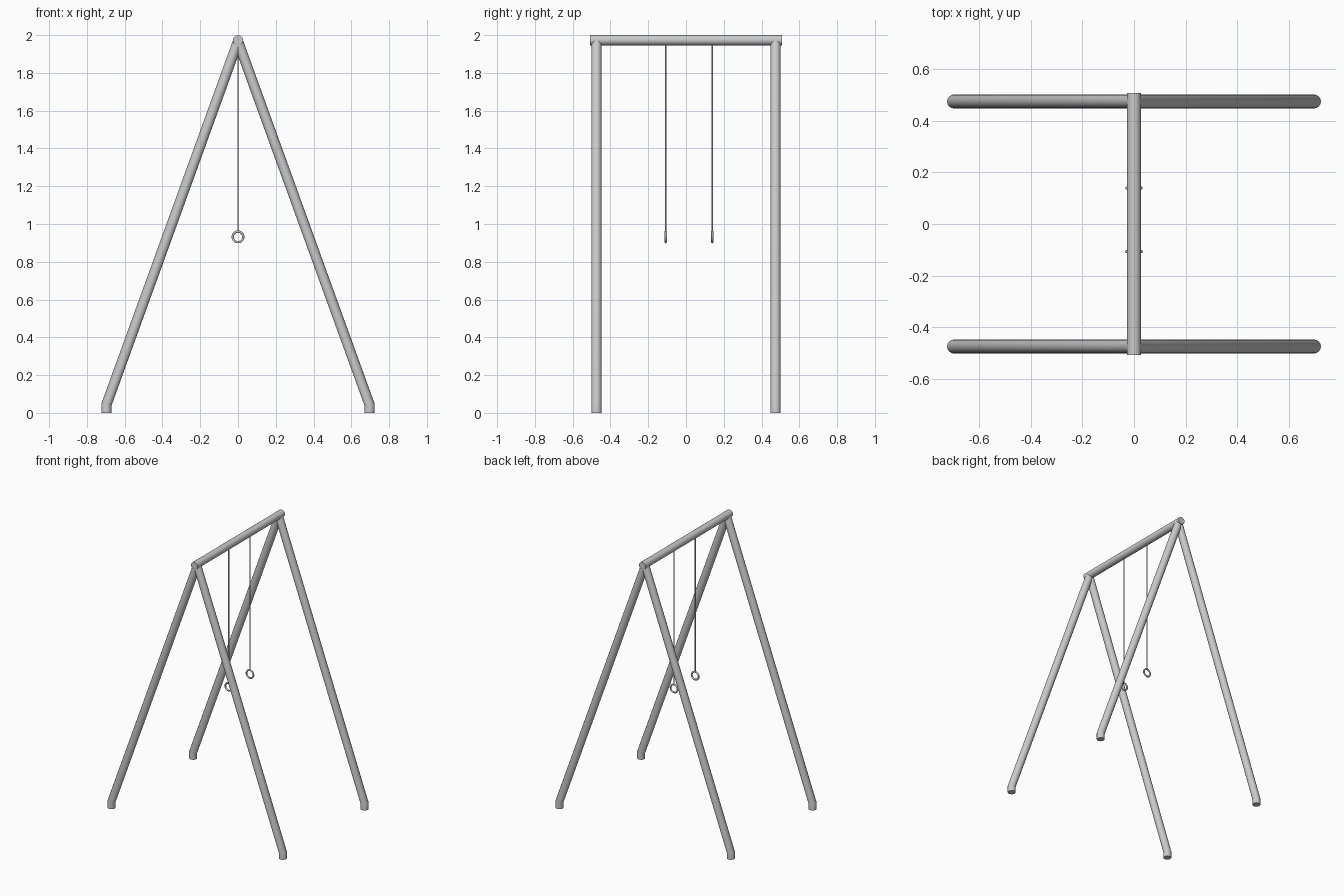
import bpy, bmesh, math
from mathutils import Vector

if "Cube" in bpy.data.objects:
    bpy.data.objects.remove(bpy.data.objects["Cube"])


def tube(name, points, radius, sides=16):
    """Capped round tube along a planar path, mitred at bends."""
    pts = [Vector(p) for p in points]
    dirs = [(b - a).normalized() for a, b in zip(pts, pts[1:])]
    u = Vector((1, 0, 0)) if abs(dirs[0].y) > 0.9 else Vector((0, 1, 0))
    bm = bmesh.new()
    rings = []
    for i, p in enumerate(pts):
        before, after = dirs[max(i - 1, 0)], dirs[min(i, len(dirs) - 1)]
        d = (before + after).normalized()
        v = d.cross(u) / d.dot(after)
        ring = []
        for k in range(sides):
            a = 2 * math.pi * k / sides
            ring.append(bm.verts.new(p + radius * (math.cos(a) * u + math.sin(a) * v)))
        rings.append(ring)
    for lo, hi in zip(rings, rings[1:]):
        for k in range(sides):
            n = (k + 1) % sides
            bm.faces.new((lo[k], lo[n], hi[n], hi[k]))
    bm.faces.new(rings[0])
    bm.faces.new(rings[-1])
    bmesh.ops.recalc_face_normals(bm, faces=bm.faces)
    mesh = bpy.data.meshes.new(name)
    bm.to_mesh(mesh)
    bm.free()
    obj = bpy.data.objects.new(name, mesh)
    bpy.context.collection.objects.link(obj)
    smooth(obj)
    return obj


def smooth(obj):
    bpy.ops.object.select_all(action='DESELECT')
    obj.select_set(True)
    bpy.context.view_layer.objects.active = obj
    bpy.ops.object.shade_smooth_by_angle(angle=math.radians(35))


R = 0.027
BEAM_Z = 2.0 - R

# Top beam
tube("top_beam", [(0, -0.507, BEAM_Z), (0, 0.507, BEAM_Z)], R)

# Four splayed legs with short upright feet
for y, end in ((-0.474, "front"), (0.474, "back")):
    for s, side in ((-1, "left"), (1, "right")):
        tube(f"{end}_{side}_leg",
             [(s * 0.696, y, 0), (s * 0.696, y, 0.045), (0, y, BEAM_Z - 0.006)], R)

# Two ropes with hanging rings
RING_Z, RING_R, RING_T = 0.932, 0.028, 0.006
for y, end in ((-0.107, "front"), (0.139, "back")):
    tube(f"{end}_rope", [(0, y, RING_Z + RING_R), (0, y, BEAM_Z)], 0.004, 10)
    bpy.ops.mesh.primitive_torus_add(
        major_radius=RING_R, minor_radius=RING_T, major_segments=32, minor_segments=12,
        location=(0, y, RING_Z), rotation=(math.pi / 2, 0, 0))
    ring = bpy.context.object
    ring.name = f"{end}_ring"
    smooth(ring)
